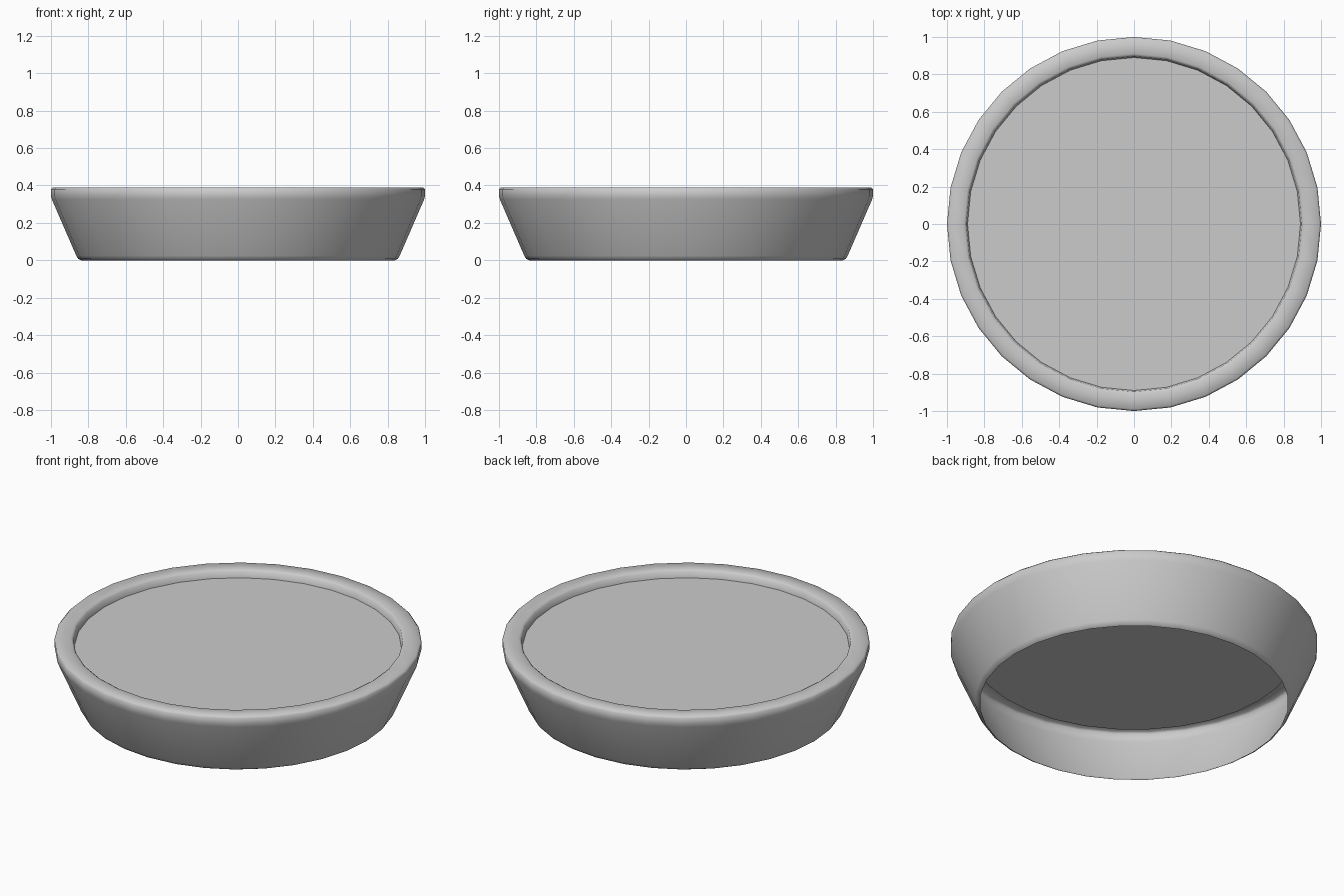
import bpy, bmesh, math

if "Cube" in bpy.data.objects:
    bpy.data.objects.remove(bpy.data.objects["Cube"])

SIDES = 32


def finish(bm, name):
    mesh = bpy.data.meshes.new(name)
    bm.normal_update()
    bm.to_mesh(mesh)
    bm.free()
    obj = bpy.data.objects.new(name, mesh)
    bpy.context.collection.objects.link(obj)
    bpy.ops.object.select_all(action='DESELECT')
    obj.select_set(True)
    bpy.context.view_layer.objects.active = obj
    bpy.ops.object.shade_smooth_by_angle(angle=math.radians(50))
    return obj


def ring(bm, r, z):
    return [bm.verts.new((r * math.cos(2 * math.pi * i / SIDES),
                          r * math.sin(2 * math.pi * i / SIDES), z))
            for i in range(SIDES)]


def lathe(name, profile):
    bm = bmesh.new()
    rings = [ring(bm, r, z) for r, z in profile]
    for a, b in zip(rings, rings[1:]):
        for i in range(SIDES):
            j = (i + 1) % SIDES
            bm.faces.new((a[i], a[j], b[j], b[i]))
    return finish(bm, name)


# Open-bottomed tapered wall with a rounded foot and a rolled rim
lathe("dish_wall", [(0.84, 0), (0.855, 0.008), (0.865, 0.025),
                    (0.995, 0.325), (1.0, 0.345), (1.0, 0.38), (0.99, 0.39),
                    (0.91, 0.39), (0.897, 0.382), (0.89, 0.345)])

# Flat recessed panel inside the rim
bm = bmesh.new()
bm.faces.new(ring(bm, 0.89, 0.345))
finish(bm, "inner_panel")
